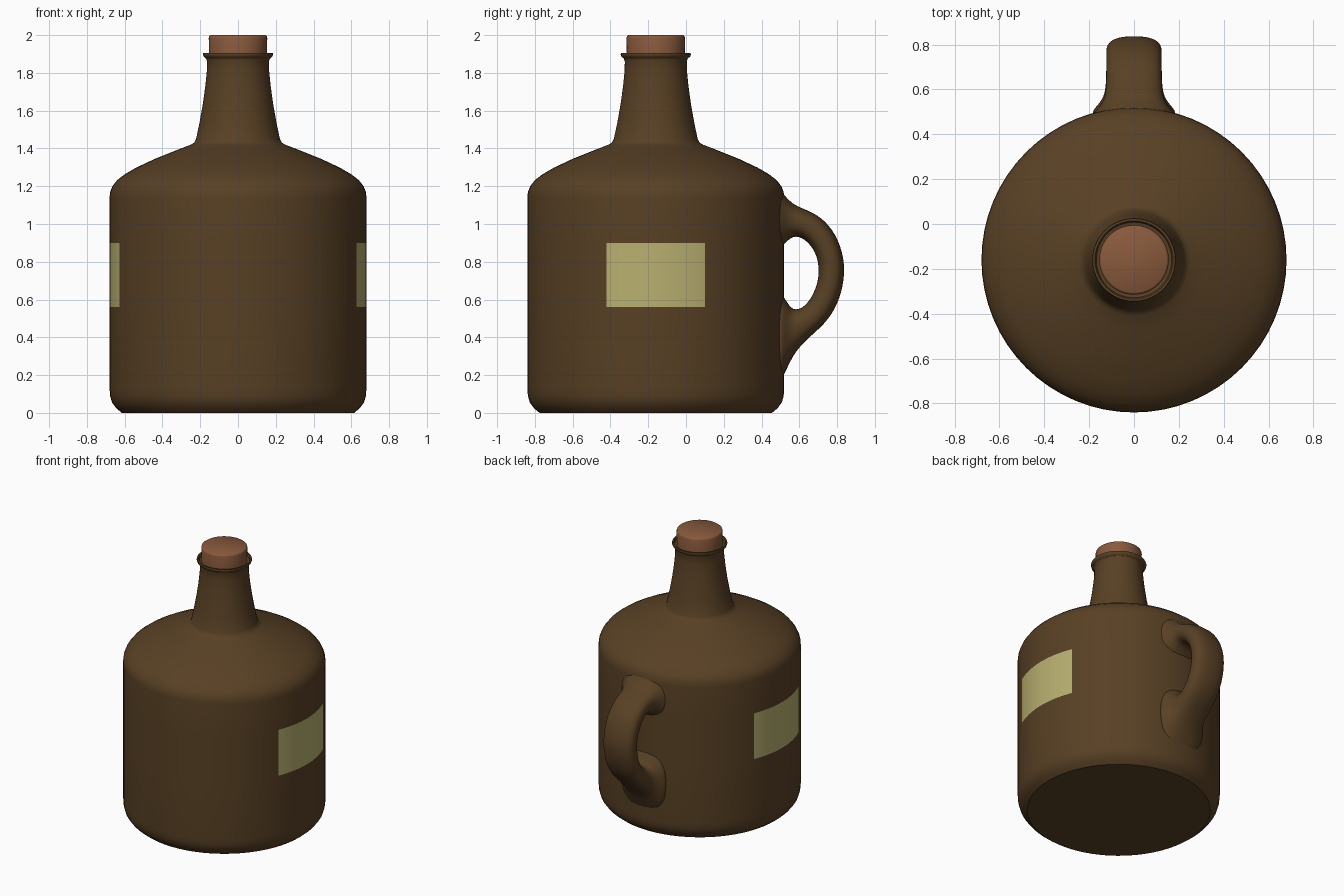
import bpy, bmesh, math

if "Cube" in bpy.data.objects:
    bpy.data.objects.remove(bpy.data.objects["Cube"])

CY = -0.16      # y of the jug axis
SEG = 64


def material(name, rgb):
    m = bpy.data.materials.new(name)
    m.diffuse_color = (*rgb, 1)
    m.use_nodes = True
    m.node_tree.nodes["Principled BSDF"].inputs["Base Color"].default_value = m.diffuse_color
    return m


brown = material("brown_glaze", (0.098, 0.052, 0.018))
cork_col = material("cork", (0.250, 0.102, 0.046))
cream = material("label_cream", (0.485, 0.434, 0.162))


def loft(name, rings, mats, angle=35):
    """Skin a list of closed rings and cap both ends."""
    bm = bmesh.new()
    loops = [[bm.verts.new(p) for p in ring] for ring in rings]
    n = len(rings[0])
    for a, b in zip(loops, loops[1:]):
        for i in range(n):
            j = (i + 1) % n
            bm.faces.new((a[i], a[j], b[j], b[i]))
    bm.faces.new(loops[0][::-1])
    bm.faces.new(loops[-1])
    bmesh.ops.recalc_face_normals(bm, faces=bm.faces)
    me = bpy.data.meshes.new(name)
    bm.to_mesh(me)
    bm.free()
    ob = bpy.data.objects.new(name, me)
    bpy.context.collection.objects.link(ob)
    for m in mats:
        me.materials.append(m)
    bpy.ops.object.select_all(action='DESELECT')
    ob.select_set(True)
    bpy.context.view_layer.objects.active = ob
    bpy.ops.object.shade_smooth_by_angle(angle=math.radians(angle))
    return ob


def lathe(name, profile, mats, angle=35):
    steps = [2 * math.pi * i / SEG for i in range(SEG)]
    return loft(name, [[(r * math.cos(t), CY + r * math.sin(t), z) for t in steps]
                       for r, z in profile], mats, angle)


# Jug body with shoulder, neck and rim
body = lathe("jug_body", [
    (0.615, 0), (0.645, 0.025), (0.667, 0.055), (0.677, 0.09), (0.68, 0.13),
    (0.68, 0.56), (0.68, 0.90), (0.68, 1.14), (0.677, 1.17), (0.665, 1.20),
    (0.64, 1.232), (0.60, 1.263), (0.54, 1.298), (0.44, 1.345), (0.32, 1.393),
    (0.25, 1.42), (0.232, 1.431), (0.222, 1.45), (0.205, 1.53), (0.187, 1.63),
    (0.173, 1.73), (0.165, 1.81), (0.164, 1.86), (0.169, 1.876), (0.182, 1.886),
    (0.186, 1.897), (0.184, 1.905), (0.174, 1.905), (0.168, 1.89), (0.15, 1.885)],
    [brown, cream])

# Labels: body faces within 22.5 degrees of the +x and -x directions
for f in body.data.polygons:
    c = f.center
    if 0.56 < c.z < 0.90 and abs(c.y - CY) < 0.26:
        f.material_index = 1

# Cork
lathe("cork_stopper", [(0.153, 1.87), (0.155, 1.985), (0.152, 1.995), (0.145, 2.0)],
      [cork_col], 50)

# Handle: outer (y, z), inner (y, z), half width; flared where it joins the body
sections = [
    (0.43, 1.25, 0.44, 0.82, 0.24), (0.51, 1.17, 0.512, 0.88, 0.165),
    (0.56, 1.108, 0.55, 0.925, 0.135), (0.62, 1.083, 0.59, 0.937, 0.127),
    (0.715, 1.042, 0.64, 0.91, 0.126), (0.795, 0.95, 0.685, 0.85, 0.126),
    (0.84, 0.82, 0.703, 0.78, 0.126), (0.84, 0.70, 0.70, 0.70, 0.126),
    (0.805, 0.57, 0.67, 0.62, 0.126), (0.735, 0.467, 0.625, 0.56, 0.126),
    (0.635, 0.385, 0.58, 0.545, 0.128), (0.57, 0.31, 0.55, 0.56, 0.14),
    (0.53, 0.22, 0.52, 0.62, 0.17), (0.47, 0.10, 0.46, 0.68, 0.22)]


def rounded(v):
    return math.copysign(abs(v) ** 0.8, v)


rings = []
for oy, oz, iy, iz, w in sections:
    ring = []
    for k in range(16):
        t = 2 * math.pi * k / 16
        s, x = rounded(math.cos(t)) / 2, rounded(math.sin(t)) * w
        ring.append((x, (oy + iy) / 2 + (oy - iy) * s, (oz + iz) / 2 + (oz - iz) * s))
    rings.append(ring)
handle = loft("handle", rings, [brown], 80)
sub = handle.modifiers.new("smooth", 'SUBSURF')
sub.levels = sub.render_levels = 2
